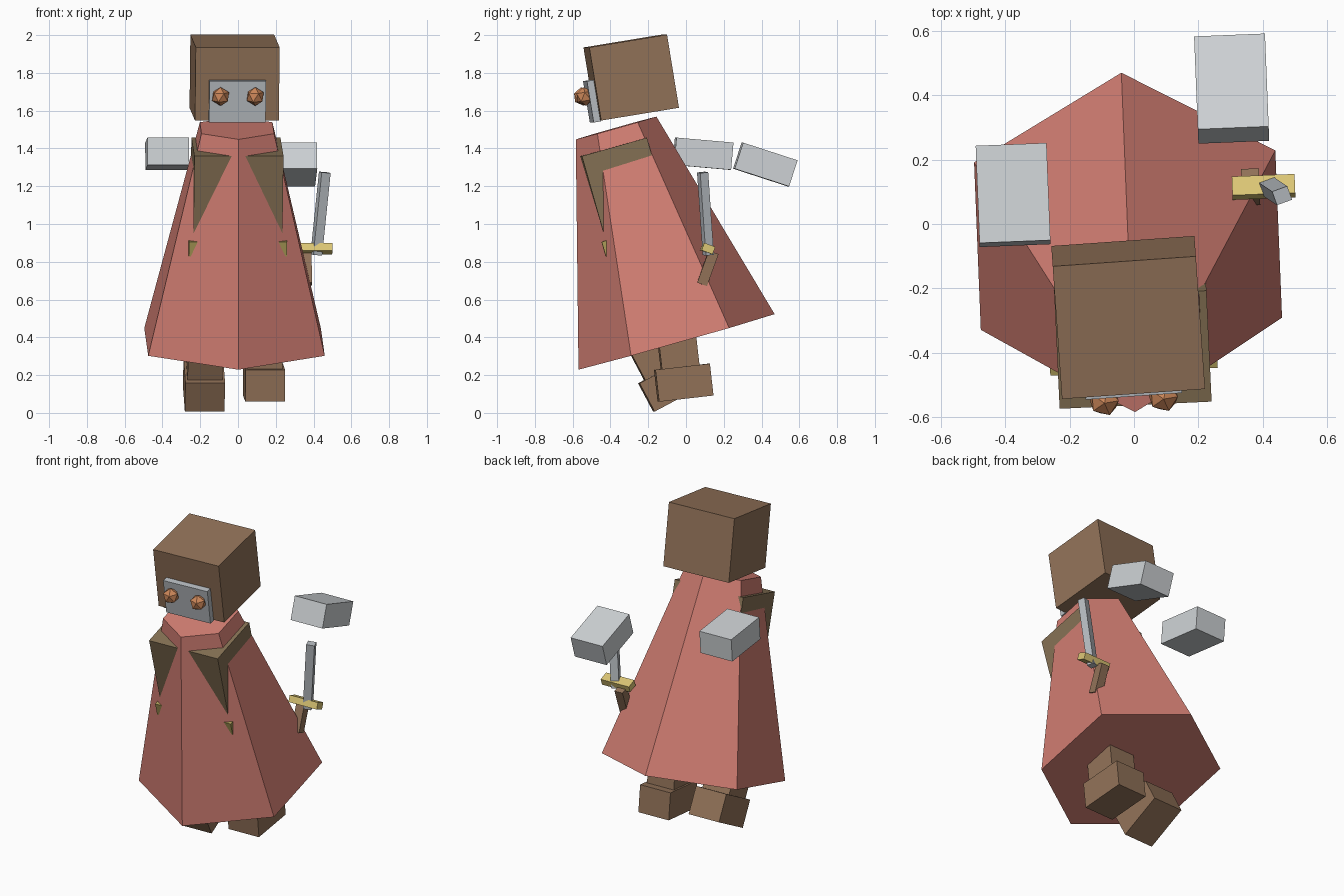
import bpy
import bmesh
from math import radians
from mathutils import Euler, Matrix, Vector

default = bpy.data.objects.get("Cube")
if default:
    bpy.data.objects.remove(default, do_unlink=True)


def material(name, rgb):
    mat = bpy.data.materials.new(name)
    mat.use_nodes = True
    color = (*rgb, 1.0)
    mat.diffuse_color = color
    mat.node_tree.nodes["Principled BSDF"].inputs["Base Color"].default_value = color
    return mat


skin = material("brown", (0.285, 0.168, 0.098))
tunic = material("olive_brown", (0.235, 0.165, 0.088))
cloth = material("faded_red", (0.64, 0.207, 0.17))
glove = material("pale_grey", (0.62, 0.65, 0.67))
steel = material("steel_grey", (0.47, 0.5, 0.53))
gold = material("gold", (0.72, 0.57, 0.18))
brass = material("dull_brass", (0.42, 0.34, 0.1))
copper = material("copper", (0.6, 0.24, 0.1))


def frame(center, tilt, yaw=2.3, lean=0):
    """Placement from a centre and angles in degrees."""
    turn = Euler((radians(tilt), radians(lean), radians(yaw)))
    return Matrix.Translation(center) @ turn.to_matrix().to_4x4()


def finish(name, bm, matrix, mat):
    mesh = bpy.data.meshes.new(name)
    bm.to_mesh(mesh)
    bm.free()
    mesh.materials.append(mat)
    obj = bpy.data.objects.new(name, mesh)
    obj.matrix_world = matrix
    bpy.context.collection.objects.link(obj)


def box(name, size, matrix, mat, offset=(0, 0, 0)):
    bm = bmesh.new()
    bmesh.ops.create_cube(bm, size=1)
    bmesh.ops.scale(bm, vec=size, verts=bm.verts)
    finish(name, bm, matrix @ Matrix.Translation(offset), mat)


# Six-sided cloak leaning forward
bm = bmesh.new()
bmesh.ops.create_cone(bm, cap_ends=True, segments=6, radius1=0.54, radius2=0.222, depth=1.177)
finish("cloak", bm, frame((-0.012, -0.21, 0.942), 15.8), cloth)

# Torso and belt, whose corners poke through the cloak
body = frame((-0.003, -0.39, 1.408), 15.8, 2.7)
box("torso", (0.472, 0.358, 0.76), body, tunic, (0, 0, -0.38))
box("belt", (0.52, 0.405, 0.08), body, brass, (0, 0, -0.505))

# Head with face plate and faceted eyes
head = frame((-0.018, -0.29, 1.775), 9.3, 4)
box("head", (0.445, 0.418, 0.392), head, skin)
box("face_plate", (0.3, 0.04, 0.222), head, steel, (0, -0.225, -0.09))
for side, sign in (("left", 1), ("right", -1)):
    bm = bmesh.new()
    bmesh.ops.create_icosphere(bm, subdivisions=1, radius=0.05)
    finish(side + "_eye", bm, head @ Matrix.Translation((sign * 0.092, -0.265, -0.058)), copper)

# Floating hands
hand = (0.22, 0.303, 0.145)
box("right_hand", hand, frame((-0.375, 0.09, 1.372), -5), glove)
box("left_hand", hand, frame((0.303, 0.42, 1.315), -18), glove)

# Legs and feet, in mid stride
for side, center, tilt in (("left", (0.138, -0.012, 0.16), 6.5),
                           ("right", (-0.18, -0.082, 0.15), 28)):
    foot = frame(center, tilt)
    box(side + "_foot", (0.21, 0.29, 0.17), foot, skin)
    box(side + "_leg", (0.185, 0.2, 0.3), foot, skin, (0, -0.01, 0.235))

# Sword
box("sword_blade", (0.05, 0.045, 0.44), frame((0.437, 0.103, 1.055), 5.7, 20, 4.2), steel)
box("sword_guard", (0.195, 0.062, 0.042), frame((0.402, 0.115, 0.87), -20), gold)
box("sword_grip", (0.055, 0.055, 0.18), frame((0.362, 0.115, 0.765), -20), skin)
